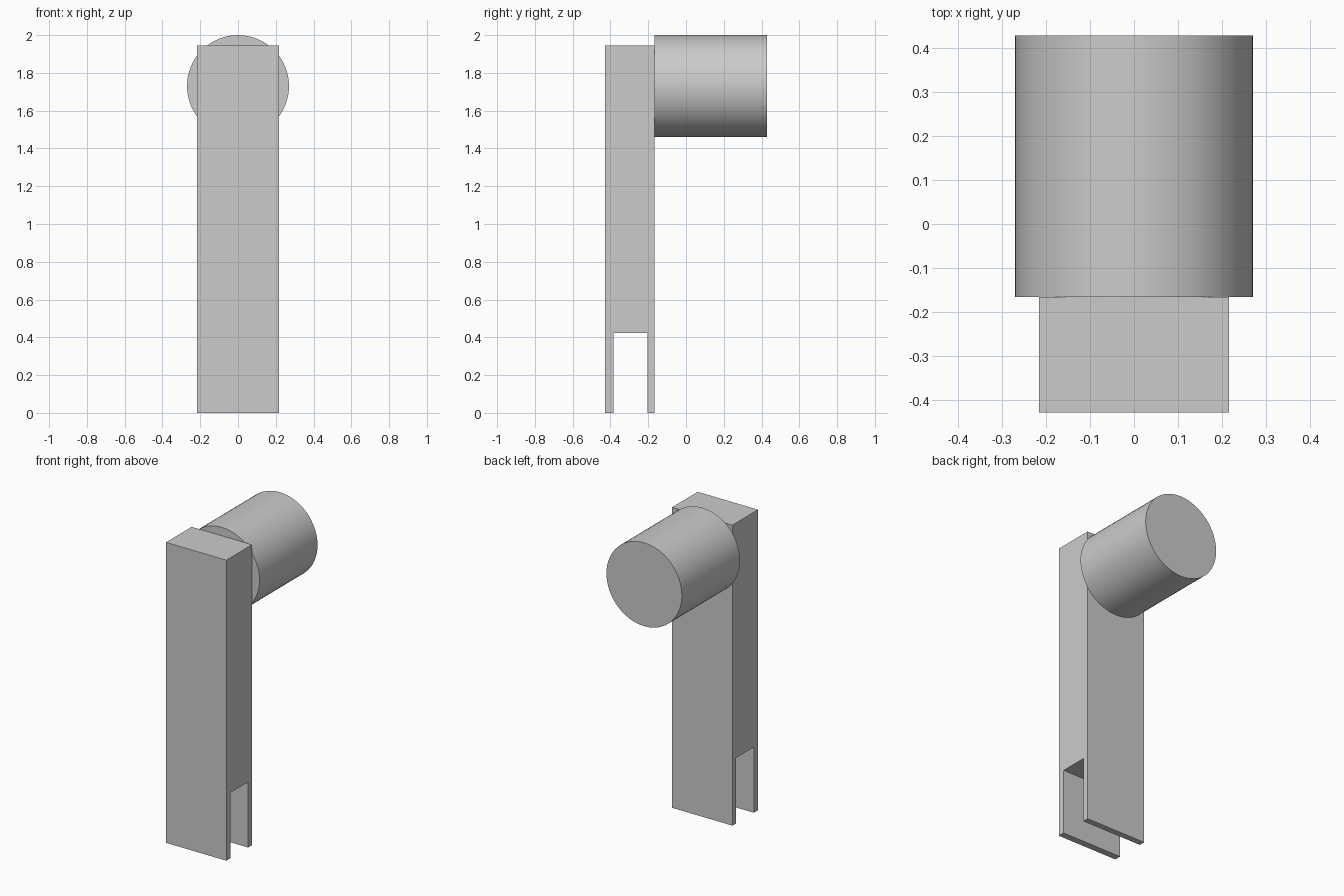
import bpy, bmesh, math
from mathutils import Matrix, Vector

cube = bpy.data.objects.get("Cube")
if cube:
    bpy.data.objects.remove(cube, do_unlink=True)

# One plain grey for the whole model
grey = bpy.data.materials.new("plain grey")
grey.use_nodes = True
color = (0.6, 0.6, 0.6, 1)
grey.diffuse_color = color
grey.node_tree.nodes["Principled BSDF"].inputs["Base Color"].default_value = color


def add_part(name, bm):
    bmesh.ops.recalc_face_normals(bm, faces=bm.faces[:])
    mesh = bpy.data.meshes.new(name)
    bm.to_mesh(mesh)
    bm.free()
    mesh.materials.append(grey)
    obj = bpy.data.objects.new(name, mesh)
    bpy.context.collection.objects.link(obj)
    return obj


FRONT, BACK = -0.428, -0.166
HALF_WIDTH, HEIGHT = 0.216, 1.945
SLOT_FRONT, SLOT_BACK, SLOT_TOP = -0.385, -0.205, 0.424

# Forked arm: side profile extruded across its width
profile = [(FRONT, 0), (SLOT_FRONT, 0), (SLOT_FRONT, SLOT_TOP),
           (SLOT_BACK, SLOT_TOP), (SLOT_BACK, 0), (BACK, 0),
           (BACK, HEIGHT), (FRONT, HEIGHT)]
bm = bmesh.new()
side = bm.faces.new([bm.verts.new((-HALF_WIDTH, y, z)) for y, z in profile])
extruded = bmesh.ops.extrude_face_region(bm, geom=[side])["geom"]
bmesh.ops.translate(bm, vec=Vector((2 * HALF_WIDTH, 0, 0)),
                    verts=[v for v in extruded if isinstance(v, bmesh.types.BMVert)])
add_part("forked_arm", bm)

# Round knob: horizontal cylinder on the back of the arm
RADIUS, KNOB_BACK = 0.27, 0.428
bm = bmesh.new()
bmesh.ops.create_cone(
    bm, cap_ends=True, segments=64, radius1=RADIUS, radius2=RADIUS,
    depth=KNOB_BACK - BACK,
    matrix=Matrix.Translation((0, (KNOB_BACK + BACK) / 2, 2 - RADIUS))
    @ Matrix.Rotation(math.pi / 2, 4, 'X'))
knob = add_part("round_knob", bm)
bpy.ops.object.select_all(action='DESELECT')
knob.select_set(True)
bpy.context.view_layer.objects.active = knob
bpy.ops.object.shade_smooth_by_angle(angle=math.radians(40))
